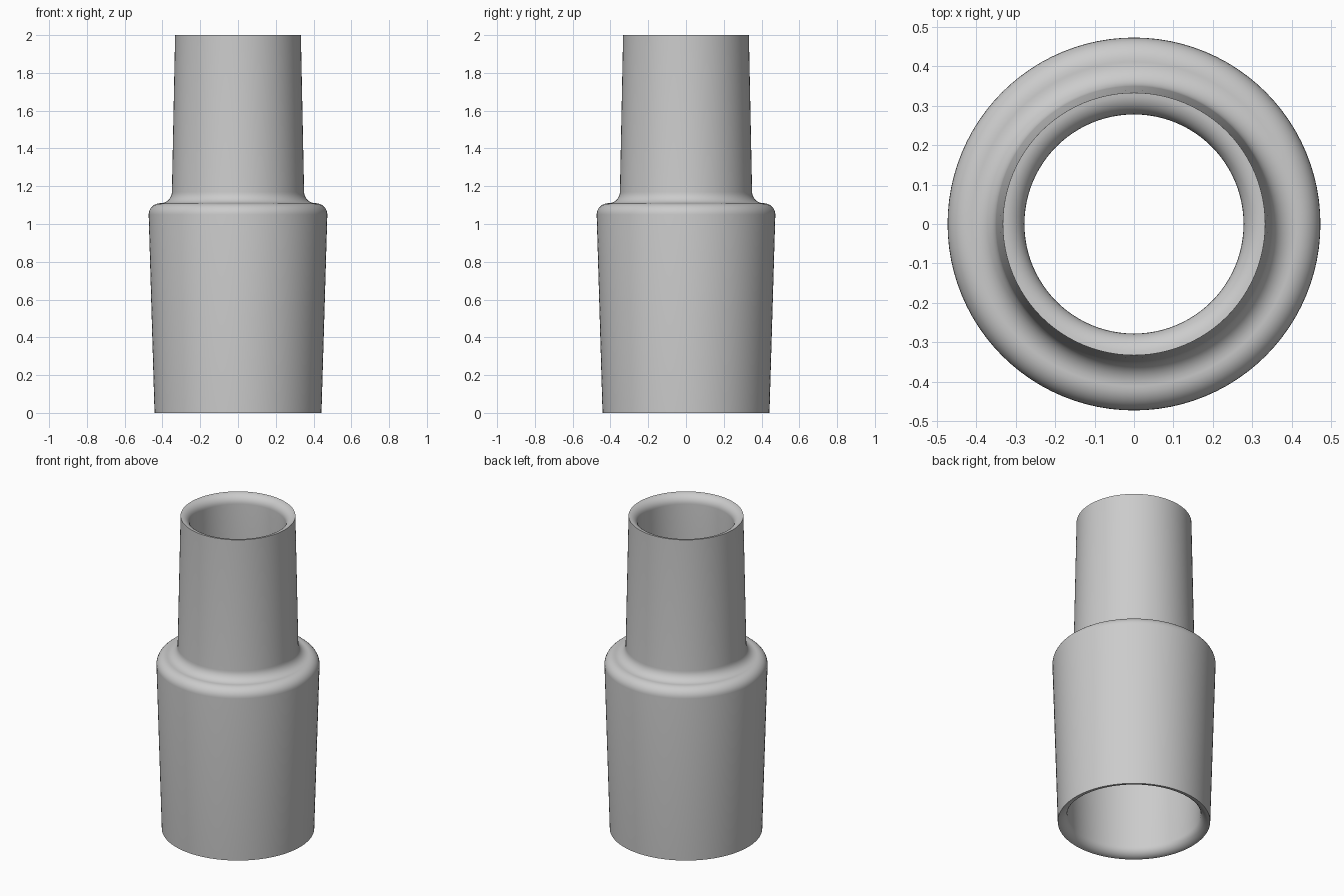
import bpy
import bmesh
import math

SEGMENTS = 96

cube = bpy.data.objects.get("Cube")
if cube:
    bpy.data.objects.remove(cube, do_unlink=True)

grey = bpy.data.materials.new("plain_grey")
grey.use_nodes = True
colour = (0.6, 0.6, 0.6, 1)
grey.diffuse_color = colour
grey.node_tree.nodes["Principled BSDF"].inputs["Base Color"].default_value = colour


def arc(r, z, radius, start, end, steps=8):
    """Points (radius, height) on an arc, angles in degrees."""
    angles = [math.radians(start + (end - start) * i / steps) for i in range(steps + 1)]
    return [(r + radius * math.cos(a), z + radius * math.sin(a)) for a in angles]


def lathe(name, profile):
    """Spin a closed profile around the z axis."""
    bm = bmesh.new()
    verts = [bm.verts.new((r, 0, z)) for r, z in profile]
    edges = [bm.edges.new((a, b)) for a, b in zip(verts, verts[1:] + verts[:1])]
    bmesh.ops.spin(bm, geom=verts + edges, cent=(0, 0, 0), axis=(0, 0, 1),
                   angle=math.tau, steps=SEGMENTS, use_merge=False)
    bmesh.ops.remove_doubles(bm, verts=bm.verts[:], dist=0.0001)
    bmesh.ops.recalc_face_normals(bm, faces=bm.faces[:])
    mesh = bpy.data.meshes.new(name)
    bm.to_mesh(mesh)
    bm.free()
    mesh.materials.append(grey)
    obj = bpy.data.objects.new(name, mesh)
    bpy.context.collection.objects.link(obj)
    bpy.ops.object.select_all(action="DESELECT")
    obj.select_set(True)
    bpy.context.view_layer.objects.active = obj
    bpy.ops.object.shade_smooth_by_angle(angle=math.radians(35))


# Outer wall: wide tapered socket, rounded shoulder, fillet, narrow tapered neck
outer = [(0.442, 0)]
outer += arc(0.413, 1.05, 0.06, 0, 90)
outer += arc(0.41, 1.17, 0.06, 270, 180)
outer += [(0.333, 2)]

# Inner wall: rounded mouth, neck bore, step, socket bore, rounded base mouth
inner = arc(0.333, 1.945, 0.055, 90, 180)
inner += [(0.294, 1.16)]
inner += arc(0.399, 1.16, 0.105, 180, 270)
inner += [(0.417, 1.05)]
inner += arc(0.442, 0.055, 0.055, 180, 270)

lathe("hose_adapter", outer + inner[1:-1])
